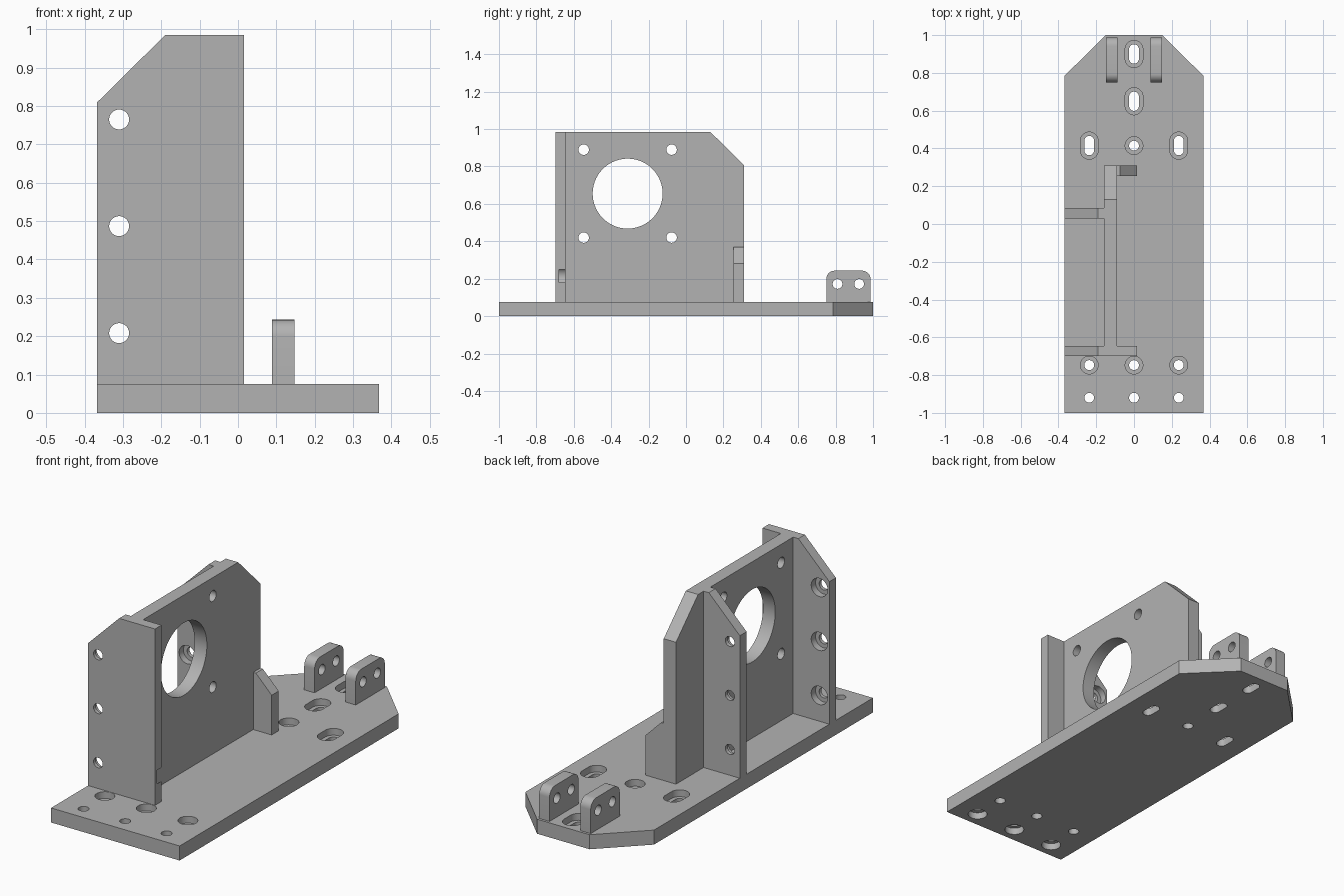
import bpy
import bmesh
from math import cos, sin, pi, radians

cube = bpy.data.objects.get("Cube")
if cube:
    bpy.data.objects.remove(cube, do_unlink=True)

grey = bpy.data.materials.new("plain grey")
grey.use_nodes = True
grey.diffuse_color = (0.45, 0.45, 0.45, 1)
grey.node_tree.nodes["Principled BSDF"].inputs["Base Color"].default_value = grey.diffuse_color

PLACE = {
    "x": lambda u, v, w: (w, u, v),
    "y": lambda u, v, w: (u, w, v),
    "z": lambda u, v, w: (u, v, w),
}


def prism(name, outlines, axis, lo, hi):
    """Extrude flat outlines along an axis from lo to hi."""
    bm = bmesh.new()
    place = PLACE[axis]
    for pts in outlines:
        face = bm.faces.new([bm.verts.new(place(u, v, lo)) for u, v in pts])
        made = bmesh.ops.extrude_face_region(bm, geom=[face])["geom"]
        verts = [g for g in made if isinstance(g, bmesh.types.BMVert)]
        bmesh.ops.translate(bm, verts=verts, vec=place(0, 0, hi - lo))
    bmesh.ops.recalc_face_normals(bm, faces=bm.faces)
    mesh = bpy.data.meshes.new(name)
    bm.to_mesh(mesh)
    bm.free()
    mesh.materials.append(grey)
    obj = bpy.data.objects.new(name, mesh)
    bpy.context.collection.objects.link(obj)
    return obj


def slot(u, v, r, half=0.0, n=32):
    """Circle, or a slot stretched along v when half is given."""
    pts = []
    for i in range(n):
        a = 2 * pi * (i + 0.5) / n
        pts.append((u + r * cos(a), v + r * sin(a) + (half if sin(a) > 0 else -half)))
    return pts


def activate(obj):
    bpy.ops.object.select_all(action="DESELECT")
    obj.select_set(True)
    bpy.context.view_layer.objects.active = obj


def cut(obj, outlines, axis, lo, hi):
    cutter = prism("cutter", outlines, axis, lo, hi)
    cutter.hide_render = True
    mod = obj.modifiers.new("holes", "BOOLEAN")
    mod.operation = "DIFFERENCE"
    mod.solver = "EXACT"
    mod.object = cutter
    activate(obj)
    bpy.ops.object.modifier_apply(modifier=mod.name)
    bpy.data.objects.remove(cutter, do_unlink=True)


def finish(obj):
    activate(obj)
    bpy.ops.object.shade_smooth_by_angle(angle=radians(30))


W, T = 0.367, 0.075      # base half width and thickness
TOP = 0.985
HOLE, BORE, SINK = 0.026, 0.047, 0.035

# Base plate with clipped rear corners
base = prism("base_plate", [[(-W, -1), (W, -1), (W, 0.785), (0.15, 1),
                             (-0.15, 1), (-W, 0.785)]], "z", 0, T)
columns = (-0.237, 0, 0.237)
front_row = [(x, -0.92, 0) for x in columns]
sunk = [(x, -0.747, 0) for x in columns]
sunk += [(0, 0.415, 0)]
sunk += [(x, y, 0.025) for x, y in ((-0.237, 0.415), (0.237, 0.415), (0, 0.65), (0, 0.9))]
cut(base, [slot(x, y, HOLE, h) for x, y, h in front_row + sunk], "z", -0.1, 0.2)
cut(base, [slot(x, y, BORE, h) for x, y, h in sunk], "z", T - SINK, 0.2)
cut(base, [slot(x, y, BORE, h) for x, y, h in front_row], "z", -0.1, SINK)
finish(base)

# Upright plate with a large round opening and four bolt holes
plate = prism("upright_plate", [[(-0.645, T), (0.31, T), (0.31, 0.807),
                                 (0.13, TOP), (-0.645, TOP)]], "x", -0.16, -0.09)
bolts = [slot(y, z, 0.028) for y in (-0.547, -0.077) for z in (0.42, 0.89)]
cut(plate, bolts + [slot(-0.312, 0.655, 0.187, n=64)], "x", -0.3, 0.1)
finish(plate)


# Front and rear flanges, each counterbored on the side facing the other
def flange(name, right, y0, y1, bore_lo, bore_hi):
    obj = prism(name, [[(-W, T), (right, T), (right, TOP), (-0.19, TOP),
                        (-W, 0.81)]], "y", y0, y1)
    heights = (0.208, 0.487, 0.765)
    cut(obj, [slot(-0.31, z, HOLE) for z in heights], "y", y0 - 0.1, y1 + 0.1)
    cut(obj, [slot(-0.31, z, BORE) for z in heights], "y", bore_lo, bore_hi)
    return obj


front = flange("front_flange", 0.015, -0.698, -0.645, -0.68, -0.6)
cut(front, [slot(-0.016, 0.215, BORE)], "y", -0.68, -0.6)   # blind edge pocket
finish(front)
finish(flange("rear_flange", -0.16, 0.03, 0.085, 0.0, 0.065))

# Small gusset at the rear foot of the upright plate
prism("rear_gusset", [[(-0.09, T), (0.015, T), (0.015, 0.28), (-0.075, 0.37),
                       (-0.09, 0.37)]], "y", 0.253, 0.31)

# Pair of rounded lugs at the rear end
Y0, Y1, LUG_TOP, R = 0.75, 0.987, 0.243, 0.045
outline = [(Y0, T), (Y1, T)]
for cy, start in ((Y1 - R, 0), (Y0 + R, pi / 2)):
    for i in range(9):
        a = start + i * pi / 16
        outline.append((cy + R * cos(a), LUG_TOP - R + R * sin(a)))
for side, x0 in (("left", 0.088), ("right", -0.147)):
    lug = prism(side + "_lug", [outline], "x", x0, x0 + 0.059)
    cut(lug, [slot(y, 0.172, HOLE) for y in (0.81, 0.926)], "x", x0 - 0.05, x0 + 0.1)
    finish(lug)
